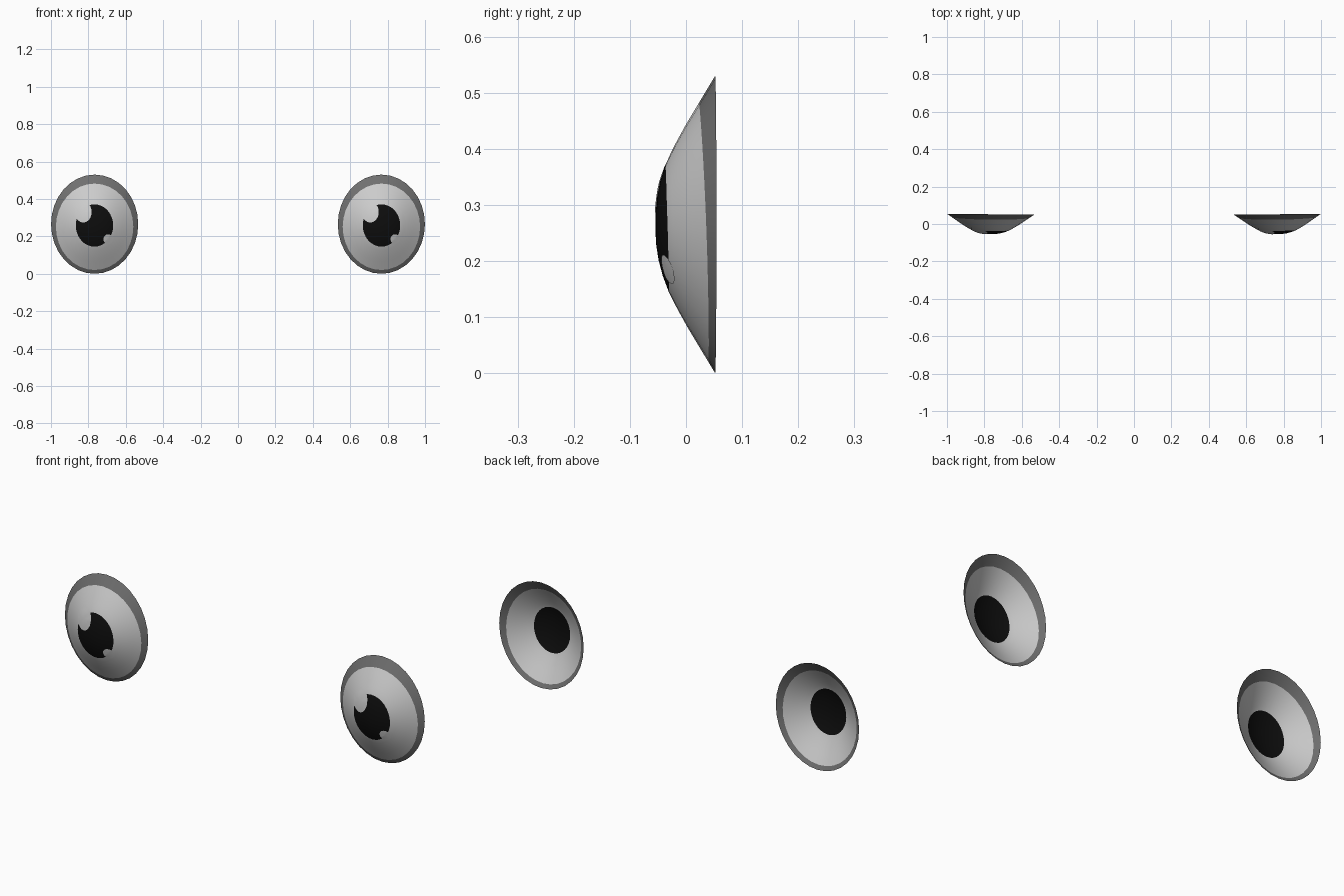
import bpy, bmesh, math

if "Cube" in bpy.data.objects:
    bpy.data.objects.remove(bpy.data.objects["Cube"])

SEG = 32
HX, HZ = 0.233, 0.265          # half width and half height of an eye
PROFILE = [(0, -.055), (.15, -.053), (.28, -.047), (.42, -.035),
           (.55, -.018), (.68, .001), (1, .052), (1.2, .085)]


def material(name, v):
    m = bpy.data.materials.new(name)
    m.diffuse_color = (v, v, v, 1)
    m.use_nodes = True
    m.node_tree.nodes["Principled BSDF"].inputs["Base Color"].default_value = m.diffuse_color
    return m


WHITE = material("eye white", 0.6)
GREY = material("rim grey", 0.16)
BLACK = material("pupil black", 0.004)


def depth(x, z):
    """Depth of the domed shell at a point on its face."""
    t = math.hypot(x / HX, z / HZ)
    for (a, ya), (b, yb) in zip(PROFILE, PROFILE[1:]):
        if t <= b:
            return ya + (yb - ya) * (t - a) / (b - a)
    return PROFILE[-1][1]


def dome(name, rings, mats, loc, tilt, lift=0.0):
    """Loft elliptical rings (cx, cz, half x, half z, material) over the dome."""
    bm = bmesh.new()
    cx, cz = rings[0][:2]
    pole = bm.verts.new((cx, depth(cx, cz) - lift, cz))
    prev = None
    for cx, cz, hx, hz, mat in rings:
        ring = []
        for i in range(SEG):
            a = 2 * math.pi * i / SEG
            x, z = cx + hx * math.cos(a), cz + hz * math.sin(a)
            ring.append(bm.verts.new((x, depth(x, z) - lift, z)))
        for i in range(SEG):
            j = (i + 1) % SEG
            vs = (pole, ring[i], ring[j]) if prev is None else \
                 (prev[i], ring[i], ring[j], prev[j])
            f = bm.faces.new(vs)
            f.material_index = mat
            f.smooth = True
        prev = ring
    me = bpy.data.meshes.new(name)
    bm.to_mesh(me)
    bm.free()
    for m in mats:
        me.materials.append(m)
    ob = bpy.data.objects.new(name, me)
    ob.location = loc
    ob.rotation_euler.z = tilt
    bpy.context.collection.objects.link(ob)


def blend(a, b, n, mat):
    """Rings stepping from ellipse a to ellipse b."""
    return [tuple(p + (q - p) * k / n for p, q in zip(a, b)) + (mat,)
            for k in range(1, n + 1)]


centre = (0, -.007, 0, 0)
pupil = (0, -.007, .1, .113)
white = (0, -.014, .207, .231)
rim = (0, 0, HX, HZ)
shell = blend(centre, pupil, 4, 2) + blend(pupil, white, 6, 0) + blend(white, rim, 1, 1)

for side, s in (("left", -1), ("right", 1)):
    loc, tilt = (s * .767, 0, HZ), s * .01
    # open shell with pupil, white and rim bands
    dome(side + "_eye", shell, [WHITE, GREY, BLACK], loc, tilt)
    # thin highlights lying on the front of the shell
    for name, x, z, hx, hz in (("large", -.06, .065, .045, .056),
                               ("small", .073, -.08, .025, .026)):
        dome(f"{side}_{name}_highlight",
             blend((x, z, 0, 0), (x, z, hx, hz), 3, 0), [WHITE], loc, tilt, .002)
